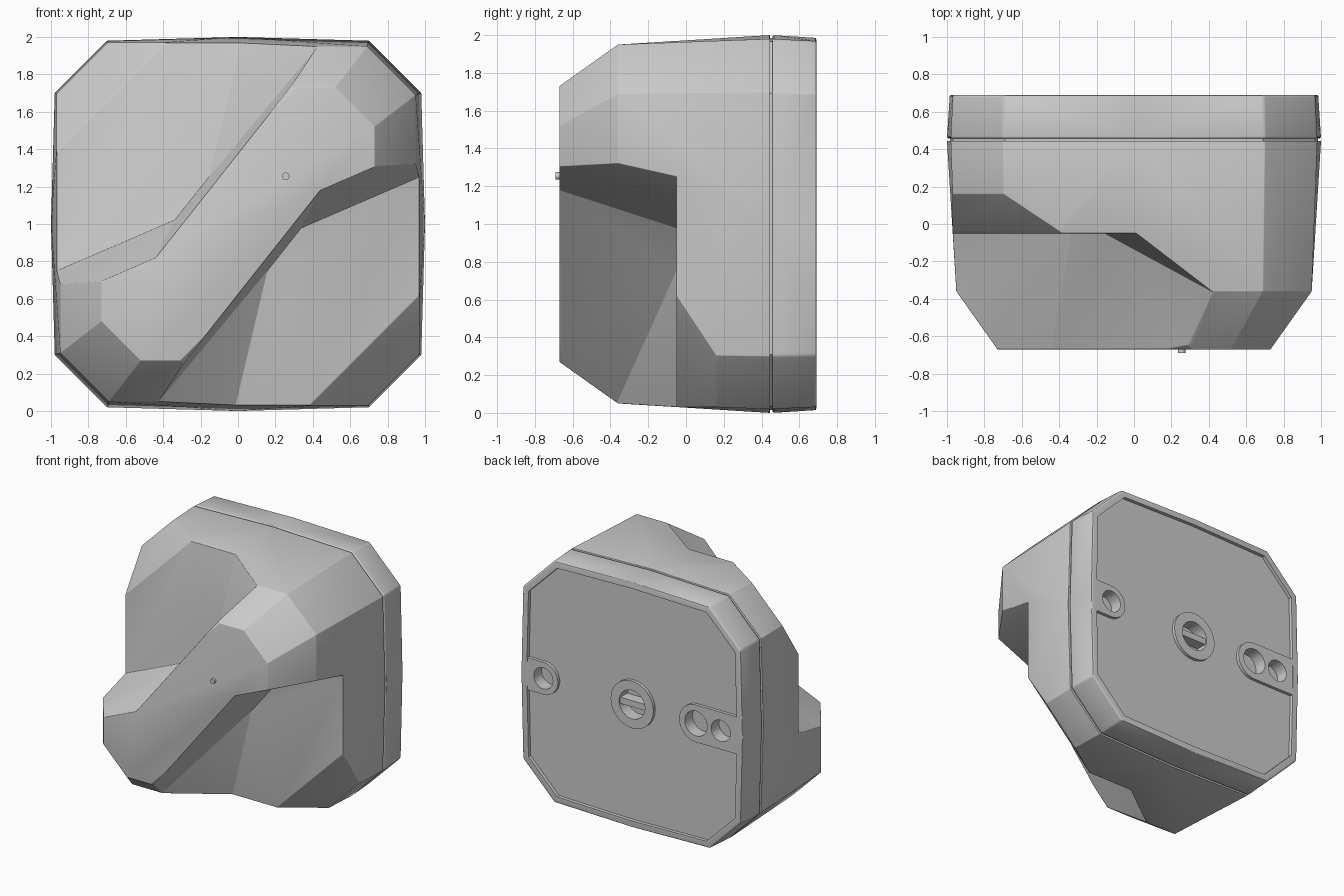
import bpy, bmesh, math
from mathutils import Vector

if "Cube" in bpy.data.objects:
    bpy.data.objects.remove(bpy.data.objects["Cube"])


def octagon(y, h, c, mid=None):
    """Corner-cut square ring around (0, 1); mid bows the sides outward."""
    pts = [(sx * a, y, 1 + sz * b) for a, b in ((h, c), (c, h)) for sx in (-1, 1) for sz in (-1, 1)]
    if mid:
        pts += [(mid, y, 1), (-mid, y, 1), (0, y, 1 + mid), (0, y, 1 - mid)]
    return pts


def disc(x, z, r, y0, y1, n=40):
    return [(x + r * math.cos(2 * math.pi * i / n), y, z + r * math.sin(2 * math.pi * i / n))
            for i in range(n) for y in (y0, y1)]


def box(x0, x1, y0, y1, z0, z1):
    return [(x, y, z) for x in (x0, x1) for y in (y0, y1) for z in (z0, z1)]


def turn(p):
    """Half turn about the front-to-back axis (the design's symmetry)."""
    return (-p[0], p[1], 2 - p[2])


def hull(points):
    bm = bmesh.new()
    for p in points:
        bm.verts.new(p)
    bmesh.ops.remove_doubles(bm, verts=bm.verts[:], dist=1e-4)
    bmesh.ops.convex_hull(bm, input=bm.verts[:])
    bmesh.ops.delete(bm, geom=[v for v in bm.verts if not v.link_faces], context='VERTS')
    return bm


def solid(name, points, cuts=(), keep=(0, 0, 1)):
    """Convex solid, sliced by three-point planes, retaining the side with keep."""
    bm = hull(points)
    for a, b, c in cuts:
        a, b, c = Vector(a), Vector(b), Vector(c)
        n = (b - a).cross(c - a).normalized()
        if n.dot(Vector(keep) - a) > 0:
            n = -n
        bmesh.ops.bisect_plane(bm, geom=bm.verts[:] + bm.edges[:] + bm.faces[:],
                               plane_co=a, plane_no=n, clear_outer=True)
        pts = [v.co.copy() for v in bm.verts]
        bm.free()
        bm = hull(pts)
    bmesh.ops.dissolve_limit(bm, angle_limit=math.radians(0.3), verts=bm.verts[:], edges=bm.edges[:])
    bmesh.ops.recalc_face_normals(bm, faces=bm.faces[:])
    mesh = bpy.data.meshes.new(name)
    bm.to_mesh(mesh)
    bm.free()
    ob = bpy.data.objects.new(name, mesh)
    bpy.context.collection.objects.link(ob)
    return ob


def combine(ob, other, operation):
    m = ob.modifiers.new("combine", 'BOOLEAN')
    m.object, m.operation, m.solver = other, operation, 'EXACT'
    bpy.context.view_layer.objects.active = ob
    bpy.ops.object.modifier_apply(modifier=m.name)
    bpy.data.objects.remove(other)


def finish(ob, width, angle=20, segments=3):
    bpy.ops.object.select_all(action='DESELECT')
    ob.select_set(True)
    bpy.context.view_layer.objects.active = ob
    if width:
        b = ob.modifiers.new("soft_edges", 'BEVEL')
        b.width, b.segments = width, segments
        b.limit_method, b.angle_limit = 'ANGLE', math.radians(angle)
        bpy.ops.object.modifier_apply(modifier=b.name)
    bpy.ops.object.shade_smooth_by_angle(angle=math.radians(30))


# Front housing: tapered octagonal block with two larger slanted corners
corner = [(0.98, 0.17, 0.30), (0.70, 0.17, 0.02), (0.95, -0.05, 0.60)]
housing = solid("front_housing",
                octagon(0.445, 0.98, 0.70, 1.0) + octagon(-0.36, 0.95, 0.69) + octagon(-0.67, 0.73, 0.52),
                [corner, [turn(p) for p in corner]])

# Two recesses that leave the raised diagonal band
diagonal_wall = [(0.44, -0.67, 1.18), (-0.39, -0.67, 0.13), (0.35, -0.09, 1.0)]
side_wall = [(0.44, -0.67, 1.18), (0.73, -0.67, 1.305), (0.96, -0.06, 1.25)]
ramp = [(-0.02, -0.05, 0), (-0.43, -0.37, 0.05), (0.15, -0.05, 0.72)]
walls = [diagonal_wall, side_wall, ramp]
block = box(-1.5, 1.5, -1.5, -0.05, -0.5, 2.5)
combine(housing, solid("recess_a", block, walls, (0.7, -0.5, 0.5)), 'DIFFERENCE')
combine(housing, solid("recess_b", block, [[turn(p) for p in w] for w in walls],
                       turn((0.7, -0.5, 0.5))), 'DIFFERENCE')
finish(housing, 0.025)

# Indicator stud on the band
finish(solid("indicator_stud", disc(0.255, 1.255, 0.02, -0.65, -0.69, 20)), 0)

# Dark seam filler between the halves
finish(solid("seam_core", octagon(0.42, 0.967, 0.69, 0.985) + octagon(0.48, 0.967, 0.69, 0.985)), 0)

# Back plate with shallow inset panel
plate = solid("back_plate", octagon(0.457, 0.98, 0.70, 1.0) + octagon(0.69, 0.968, 0.695, 0.985))
finish(plate, 0.012)
combine(plate, solid("panel_recess", octagon(0.662, 0.92, 0.665, 0.935) + octagon(0.8, 0.92, 0.665, 0.935)),
        'DIFFERENCE')

# Screw tabs and central boss
tabs = [disc(0.79, 1, 0.13, 0.64, 0.687) + box(0.79, 0.95, 0.64, 0.687, 0.87, 1.13),
        disc(-0.57, 1, 0.15, 0.64, 0.687) + box(-0.95, -0.57, 0.64, 0.687, 0.85, 1.15),
        disc(0, 1, 0.19, 0.64, 0.687)]
for t in tabs:
    combine(plate, solid("tab", t), 'UNION')

# Screw holes and boss socket
for x, r, depth in ((0.79, 0.085, 0.1), (-0.57, 0.1, 0.1), (-0.79, 0.085, 0.1), (0, 0.115, 0.1)):
    combine(plate, solid("hole", disc(x, 1, r, 0.687 - depth, 0.8)), 'DIFFERENCE')
finish(plate, 0)

# Bar across the socket
finish(solid("socket_bar", box(-0.118, 0.118, 0.58, 0.675, 0.975, 1.025)), 0)
